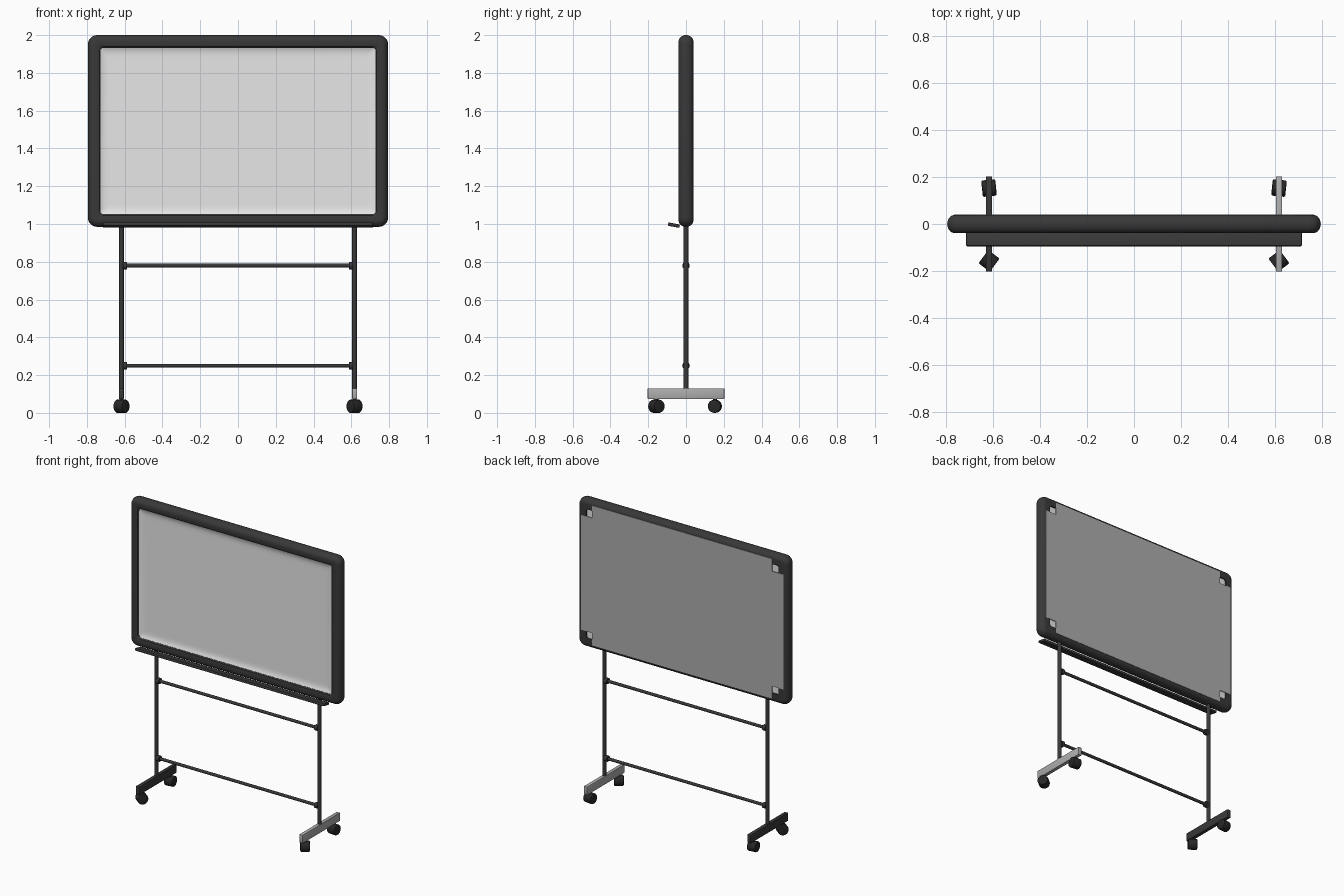
import bpy, bmesh, math
from mathutils import Matrix, Vector

cube = bpy.data.objects.get("Cube")
if cube:
    bpy.data.objects.remove(cube, do_unlink=True)


def material(name, value):
    mat = bpy.data.materials.new(name)
    mat.use_nodes = True
    colour = (value, value, value, 1)
    mat.diffuse_color = colour
    mat.node_tree.nodes["Principled BSDF"].inputs["Base Color"].default_value = colour
    return mat


CHARCOAL = material("charcoal plastic", 0.04)
RUBBER = material("black rubber", 0.02)
STEEL = material("grey steel", 0.42)
WHITE = material("writing surface", 0.8)


def finish(name, bm, mat, angle=35):
    bmesh.ops.recalc_face_normals(bm, faces=bm.faces)
    mesh = bpy.data.meshes.new(name)
    bm.to_mesh(mesh)
    bm.free()
    mesh.materials.append(mat)
    obj = bpy.data.objects.new(name, mesh)
    bpy.context.collection.objects.link(obj)
    bpy.ops.object.select_all(action='DESELECT')
    obj.select_set(True)
    bpy.context.view_layer.objects.active = obj
    bpy.ops.object.shade_smooth_by_angle(angle=math.radians(angle))
    return obj


def box(name, centre, size, mat, bevel=0.003, tilt=0):
    bm = bmesh.new()
    bmesh.ops.create_cube(bm, size=1, matrix=Matrix.Diagonal((*size, 1)))
    bmesh.ops.bevel(bm, geom=bm.edges[:], offset=bevel, segments=2, profile=0.5, affect='EDGES')
    bm.transform(Matrix.Translation(centre) @ Matrix.Rotation(tilt, 4, 'X'))
    return finish(name, bm, mat)


def rod(name, start, end, radius, mat, sides=16, bevel=0):
    start, end = Vector(start), Vector(end)
    axis = end - start
    bm = bmesh.new()
    bmesh.ops.create_cone(bm, cap_ends=True, segments=sides, radius1=radius,
                          radius2=radius, depth=axis.length)
    if bevel:
        rims = [e for e in bm.edges if any(len(f.verts) > 4 for f in e.link_faces)]
        bmesh.ops.bevel(bm, geom=rims, offset=bevel, segments=2, profile=0.5, affect='EDGES')
    turn = axis.to_track_quat('Z', 'Y').to_matrix().to_4x4()
    bm.transform(Matrix.Translation((start + end) / 2) @ turn)
    return finish(name, bm, mat)


# Rounded rectangles, inset from the board outline, are joined into shells
HALF_W, HALF_H, MID_Z, CORNER, DEPTH = 0.795, 0.5075, 1.4925, 0.05, 0.039


def ring(bm, inset, y, steps=6):
    r = max(CORNER - inset, 0.016)
    verts = []
    for q, (sx, sz) in enumerate([(1, 1), (-1, 1), (-1, -1), (1, -1)]):
        for i in range(steps + 1):
            a = (q + i / steps) * math.pi / 2
            verts.append(bm.verts.new((sx * (HALF_W - inset - r) + r * math.cos(a), y,
                                       MID_Z + sz * (HALF_H - inset - r) + r * math.sin(a))))
    return verts


def shell(name, profile, mat, closed):
    bm = bmesh.new()
    rings = [ring(bm, d, y) for d, y in profile]
    pairs = list(zip(rings, rings[1:]))
    if closed:
        pairs.append((rings[-1], rings[0]))
    else:
        bm.faces.new(rings[0])
        bm.faces.new(rings[-1])
    for a, b in pairs:
        for i in range(len(a)):
            j = (i + 1) % len(a)
            bm.faces.new((a[i], a[j], b[j], b[i]))
    return finish(name, bm, mat)


# Frame with a rounded outer edge
ROUND = 0.033
outer = [(ROUND * (1 - math.cos(a)), DEPTH * math.sin(a))
         for a in [math.pi / 2 * i / 7 for i in range(7, -8, -1)]]
shell("frame", outer + [(0.05, -DEPTH), (0.061, -0.036), (0.067, -0.028),
                        (0.067, 0.0), (0.067, DEPTH)], CHARCOAL, True)

# Writing surface with a shallow curved border
shell("writing_surface", [(0.064, 0.03), (0.064, -0.028), (0.074, -0.023), (0.086, -0.019),
                          (0.1, -0.017), (0.115, -0.0165), (0.13, -0.0165)], WHITE, False)

# Back panel with notched corners that expose the frame
bm = bmesh.new()
w, h, n = HALF_W - 0.03, HALF_H - 0.03, 0.085
outline = []
for sx, sz in [(1, 1), (-1, 1), (-1, -1), (1, -1)]:
    corner = [(w, h - n), (w - n, h - n), (w - n, h)]
    outline += [(sx * x, sz * z) for x, z in (corner if sx * sz > 0 else corner[::-1])]
face = bm.faces.new([bm.verts.new((x, 0.036, MID_Z + z)) for x, z in outline])
extruded = bmesh.ops.extrude_face_region(bm, geom=[face])["geom"]
bmesh.ops.translate(bm, vec=(0, 0.005, 0),
                    verts=[v for v in extruded if isinstance(v, bmesh.types.BMVert)])
finish("back_panel", bm, STEEL)

# Pen tray
box("pen_tray", (0, -0.064, 0.994), (1.43, 0.062, 0.018), CHARCOAL, 0.006, math.radians(-11))

# Cross bars between the posts
POST_X = 0.617
for label, z in (("upper", 0.78), ("lower", 0.25)):
    rod(label + "_cross_bar", (-POST_X, 0, z), (POST_X, 0, z), 0.01, CHARCOAL)

# Stand, one side at a time
for side, s, foot_mat in (("left", 1, STEEL), ("right", -1, CHARCOAL)):
    x = s * POST_X
    rod(side + "_post", (x, 0, 0.12), (x, 0, 1.02), 0.0125, CHARCOAL)
    for label, z in (("upper", 0.78), ("lower", 0.25)):
        rod(f"{side}_{label}_coupling", (x - s * 0.008, 0, z), (x - s * 0.029, 0, z),
            0.02, CHARCOAL)
    box(side + "_foot", (x, 0, 0.102), (0.025, 0.405, 0.056), foot_mat, 0.002)
    # Swivelling casters
    for end, y, turn in (("front", -0.157, 37), ("back", 0.153, -6)):
        a = math.radians(turn * s)
        half = Vector((math.cos(a), math.sin(a), 0)) * 0.03
        hub = Vector((x, y, 0.035))
        rod(f"{side}_{end}_wheel", hub - half, hub + half, 0.035, RUBBER, 20, 0.006)
        rod(f"{side}_{end}_caster_stem", (x, y, 0.05), (x, y, 0.08), 0.011, RUBBER)
